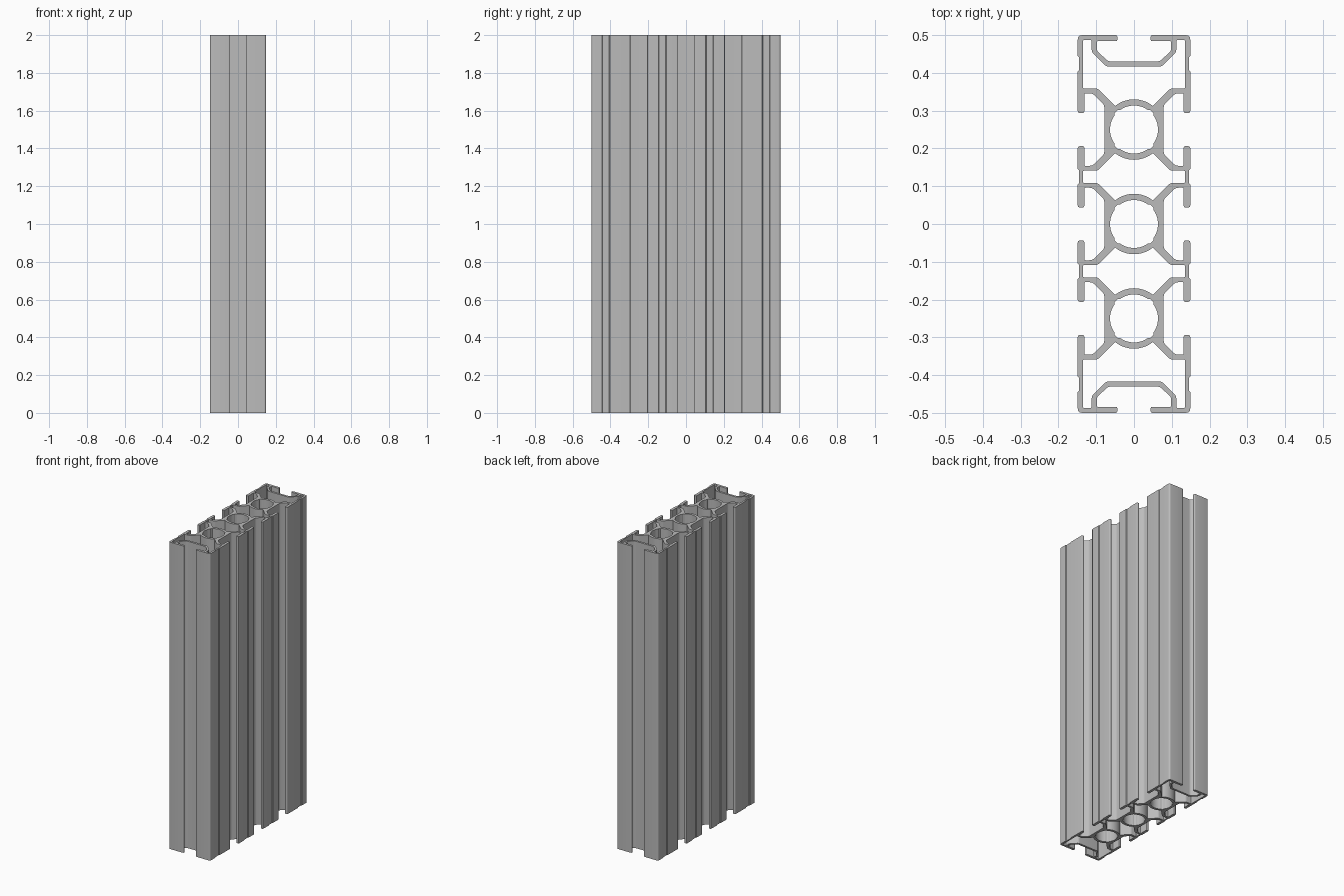
import bpy, bmesh, math
from mathutils import Vector

cube = bpy.data.objects.get("Cube")
if cube:
    bpy.data.objects.remove(cube)

HEIGHT, PITCH = 2.0, 0.25
HALF, WALL = 0.149, 0.1355          # outer half width, inner face of the side wall
RING, BORE = 0.08, 0.0635           # bore ring radius, bore radius


def shift(pts, dy, sign=1):
    """Move points along y; sign -1 also flips them and reverses the order."""
    moved = [(x, dy + sign * y, r) for x, y, r in pts]
    return moved if sign > 0 else moved[::-1]


def mirror_x(pts):
    """Close a right-hand half loop with its mirror image."""
    return pts + [(-x, y, r) for x, y, r in reversed(pts) if x > 1e-5]


def rounded(pts, steps=4):
    """Round each corner with a small curve of its own size."""
    out = []
    for i, (x, y, r) in enumerate(pts):
        p = Vector((x, y))
        if not r:
            out.append(p)
            continue
        a = Vector(pts[i - 1][:2]) - p
        b = Vector(pts[(i + 1) % len(pts)][:2]) - p
        a, b = a.normalized() * r, b.normalized() * r
        for k in range(steps + 1):
            t = k / steps
            out.append(p + a * (1 - t) ** 2 + b * t ** 2)
    return out


# Upper right half of one side slot, from its floor to the lip
slot = [(0.0785, 0.065, 0.008), (0.11, 0.096, 0.008), (0.1315, 0.096, 0.003),
        (0.1315, 0.044, 0.005), (HALF, 0.044, 0.006)]


# Shallow groove in the outer face
def groove(low, high):
    return [(HALF, low, 0), (HALF - 0.004, low + 0.004, 0),
            (HALF - 0.004, high - 0.004, 0), (HALF, high, 0)]


# Outer outline: side slots, corner and end slot
end_slot = [(HALF, 0.5, 0.012), (0.044, 0.5, 0.006), (0.044, 0.484, 0.005),
            (0.0985, 0.484, 0.003), (0.0985, 0.459, 0.006), (0.068, 0.43, 0.008)]
quarter = (slot + groove(0.104, 0.146) + shift(slot, PITCH, -1)
           + shift(slot, PITCH) + groove(0.403, 0.445) + end_slot)
outline = mirror_x(shift(quarter, 0, -1) + quarter)

# Cavity edge along one bore ring and its diagonal web
web_angle = math.atan2(0.063, 0.05)
arc = [math.pi / 2 + (web_angle - math.pi / 2) * k / 5 for k in range(6)]
web = [(RING * math.cos(a), RING * math.sin(a), 0) for a in arc]
web += [(0.096, 0.109, 0.008), (WALL, 0.109, 0.003)]

# Closed cavities between the bores and behind the end slots
middle_cavity = mirror_x(web + shift(web, PITCH, -1))
end_cavity = mirror_x(shift(web, PITCH) + [
    (WALL, 0.487, 0.004), (0.112, 0.487, 0.004),
    (0.112, 0.455, 0.008), (0.073, 0.4165, 0.008)])

# Bore with a shallow relief at each diagonal
bore = []
for k in range(72):
    a = math.tau * k / 72
    relief = abs(math.degrees(a) % 90 - 45) < 9
    radius = BORE + (0.0035 if relief else 0)
    bore.append((radius * math.cos(a), radius * math.sin(a), 0))

loops = [outline, middle_cavity, shift(middle_cavity, 0, -1),
         end_cavity, shift(end_cavity, 0, -1)]
loops += [shift(bore, PITCH * n) for n in (-1, 0, 1)]

# Fill the section and extrude it to full height
bm = bmesh.new()
for loop in loops:
    verts = [bm.verts.new((p.x, p.y, 0)) for p in rounded(loop)]
    for i, v in enumerate(verts):
        bm.edges.new((verts[i - 1], v))
bmesh.ops.remove_doubles(bm, verts=bm.verts[:], dist=1e-5)
bmesh.ops.triangle_fill(bm, use_beauty=True, edges=bm.edges[:], normal=(0, 0, 1))
result = bmesh.ops.extrude_face_region(bm, geom=bm.faces[:], use_keep_orig=True)
top = [g for g in result["geom"] if isinstance(g, bmesh.types.BMVert)]
bmesh.ops.translate(bm, verts=top, vec=(0, 0, HEIGHT))
bmesh.ops.recalc_face_normals(bm, faces=bm.faces[:])
mesh = bpy.data.meshes.new("slotted_profile")
bm.to_mesh(mesh)
bm.free()

profile = bpy.data.objects.new("slotted_profile", mesh)
bpy.context.collection.objects.link(profile)

# Plain aluminium grey
metal = bpy.data.materials.new("aluminium_grey")
metal.use_nodes = True
colour = (0.5, 0.5, 0.5, 1)
metal.diffuse_color = colour
metal.node_tree.nodes["Principled BSDF"].inputs["Base Color"].default_value = colour
mesh.materials.append(metal)

bpy.ops.object.select_all(action="DESELECT")
profile.select_set(True)
bpy.context.view_layer.objects.active = profile
bpy.ops.object.shade_smooth_by_angle(angle=math.radians(30))
